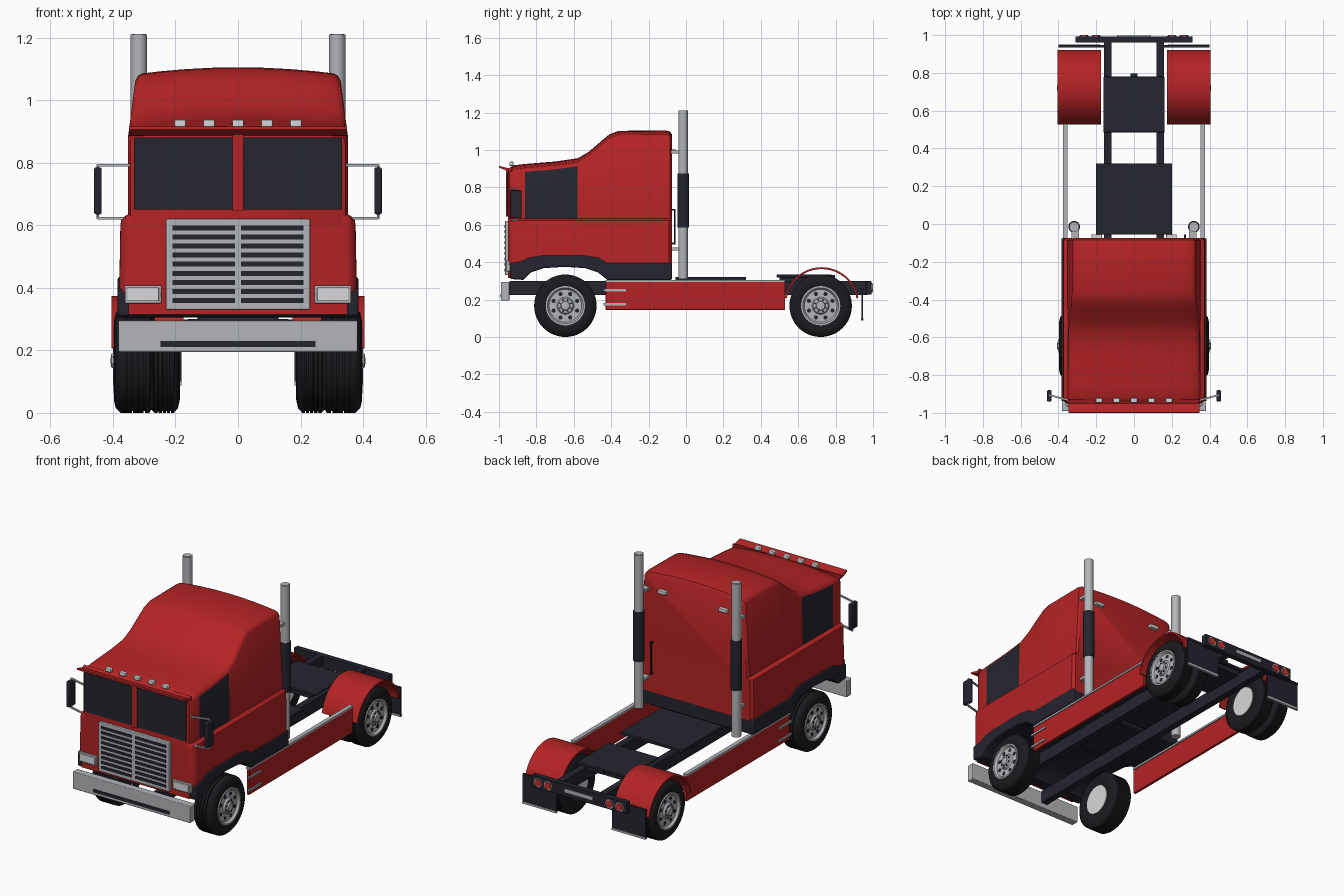
import bpy, bmesh, math

cube = bpy.data.objects.get("Cube")
if cube:
    bpy.data.objects.remove(cube, do_unlink=True)


def material(name, r, g, b, rough=0.5):
    m = bpy.data.materials.new(name)
    m.use_nodes = True
    m.diffuse_color = (r, g, b, 1)
    bsdf = m.node_tree.nodes["Principled BSDF"]
    bsdf.inputs["Base Color"].default_value = (r, g, b, 1)
    bsdf.inputs["Roughness"].default_value = rough
    return m


RED = material("body red", 0.46, 0.017, 0.018)
DARK = material("dark trim", 0.017, 0.018, 0.028)
TYRE = material("tyre black", 0.011, 0.011, 0.014)
CHROME = material("chrome grey", 0.45, 0.46, 0.48)
LENS = material("lamp white", 0.68, 0.69, 0.70)
TAIL = material("tail lamp red", 0.6, 0.03, 0.03)


def loft(name, rings, mats, mirror=False, bevel=0, smooth=True, rule=None):
    """Skin a list of equal-length rings, cap both ends, optionally mirror across x."""
    bm = bmesh.new()
    loops = [[bm.verts.new(p) for p in ring] for ring in rings]
    n = len(loops[0])
    for a, b in zip(loops, loops[1:]):
        for i in range(n):
            j = (i + 1) % n
            bm.faces.new((a[i], a[j], b[j], b[i]))
    bm.faces.new(loops[0])
    bm.faces.new(loops[-1])
    bmesh.ops.recalc_face_normals(bm, faces=bm.faces)
    if rule:
        for f in bm.faces:
            f.material_index = rule(f)
    me = bpy.data.meshes.new(name)
    bm.to_mesh(me)
    bm.free()
    ob = bpy.data.objects.new(name, me)
    bpy.context.collection.objects.link(ob)
    for m in mats if isinstance(mats, list) else [mats]:
        me.materials.append(m)
    if bevel:
        mod = ob.modifiers.new("bevel", "BEVEL")
        mod.width, mod.segments, mod.limit_method = bevel, 3, "ANGLE"
        mod.angle_limit = math.radians(50)
    if mirror:
        ob.modifiers.new("mirror", "MIRROR")
    if smooth:
        bpy.ops.object.select_all(action="DESELECT")
        ob.select_set(True)
        bpy.context.view_layer.objects.active = ob
        bpy.ops.object.shade_smooth_by_angle(angle=math.radians(35))
    return ob


def box(name, x, y, z, mat, mirror=False, bevel=0):
    rings = [[(a, y[0], z[0]), (a, y[1], z[0]), (a, y[1], z[1]), (a, y[0], z[1])] for a in x]
    return loft(name, rings, mat, mirror, bevel, smooth=bevel > 0)


def side_prism(name, pts, x, mat, mirror=False, bevel=0):
    return loft(name, [[(a, y, z) for y, z in pts] for a in x], mat, mirror, bevel)


def lathe(name, profile, centre, axis, mat, mirror=False, sides=40):
    """Revolve (radius, offset) pairs round the given axis through the centre."""
    rings = []
    for r, d in profile:
        ring = []
        for k in range(sides):
            t = math.tau * k / sides
            p = [r * math.cos(t), r * math.sin(t)]
            p.insert(axis, d)
            ring.append([c + q for c, q in zip(centre, p)])
        rings.append(ring)
    return loft(name, rings, mat, mirror)


def rod(name, centre, axis, r, a, b, mat, mirror=False, sides=20):
    return lathe(name, [(r, a), (r, b)], centre, axis, mat, mirror, sides)


# Upper cab: sections along y as (y, roof height, side inset)
stations = [(-0.952, 0.89, 0.02), (-0.944, 0.905, 0.008), (-0.92, 0.918, 0), (-0.86, 0.925, 0),
            (-0.70, 0.938, 0), (-0.58, 0.955, 0), (-0.52, 0.99, 0), (-0.45, 1.05, 0),
            (-0.41, 1.083, 0), (-0.36, 1.102, 0), (-0.11, 1.105, 0), (-0.085, 1.098, 0),
            (-0.075, 1.082, 0.01)]


def cab_section(y, top, inset):
    def w(z):
        return 0.352 - inset - 0.13 * max(0, z - 0.88)
    edge = top - 0.022
    half = [(w(0.6), 0.6), (w(0.63), 0.63), (w(edge - 0.02), edge - 0.02),
            (w(edge) - 0.006, edge - 0.005)]
    for f in (0.94, 0.75, 0.5, 0.25):
        half.append((f * w(edge), edge + 0.022 * (1 - f * f)))
    pts = half + [(0, top)] + [(-x, z) for x, z in reversed(half)]
    return [(x, y, z) for x, z in pts]


def side_glass(f):
    c = f.calc_center_median()
    return int(-0.86 < c.y < -0.58 and abs(f.normal.x) > 0.9 and c.z > 0.63)


loft("upper_cab", [cab_section(*s) for s in stations], [RED, DARK], rule=side_glass)

# Lower cab with rounded front corners
half = [(0.365, -0.075), (0.38, -0.09)]
for k in range(7):
    t = math.radians(15 * k)
    half.append((0.34 + 0.04 * math.cos(t), -0.912 - 0.04 * math.sin(t)))
plan = half + [(-x, y) for x, y in reversed(half)]
loft("lower_cab", [[(x * s, y, z) for x, y in plan]
                   for z, s in ((0.385, 1), (0.6, 0.99), (0.622, 0.98), (0.634, 0.93))], RED)
box("front_panel", (-0.35, 0.35), (-0.952, -0.92), (0.315, 0.45), RED)

# Dark sill with the wheel arch
sill = [(-0.94, 0.31), (-0.87, 0.305), (-0.83, 0.345), (-0.76, 0.368), (-0.65, 0.375),
        (-0.54, 0.368), (-0.47, 0.345), (-0.42, 0.305), (-0.075, 0.305), (-0.075, 0.395),
        (-0.42, 0.395), (-0.47, 0.425), (-0.54, 0.435), (-0.77, 0.435), (-0.84, 0.425),
        (-0.88, 0.405), (-0.94, 0.395)]
side_prism("cab_sill", sill, (-0.385, 0.385), DARK, bevel=0.008)

# Windscreen, visor and roof lamps
box("windscreen", (0.018, 0.332), (-0.957, -0.949), (0.65, 0.88), DARK, True)
box("windscreen_pillar", (-0.017, 0.017), (-0.963, -0.945), (0.645, 0.89), RED)
side_prism("sun_visor", [(-0.93, 0.885), (-0.955, 0.887), (-1.0, 0.906), (-0.998, 0.915),
                         (-0.95, 0.902), (-0.93, 0.91)], (-0.348, 0.348), RED)
for i in range(-2, 3):
    x = i * 0.0925
    box("roof_lamp", (x - 0.018, x + 0.018), (-0.945, -0.922), (0.915, 0.937), LENS, bevel=0.004)

# Grille
box("grille_frame", (-0.23, 0.23), (-0.968, -0.94), (0.33, 0.62), CHROME, bevel=0.004)
for i in range(9):
    z = 0.351 + i * 0.0291
    box("grille_slot", (0.01, 0.21), (-0.971, -0.966), (z, z + 0.016), DARK, True)

# Headlamps and bumper
box("headlamp_frame", (0.245, 0.362), (-0.962, -0.93), (0.35, 0.408), CHROME, True, 0.004)
box("headlamp", (0.253, 0.354), (-0.968, -0.95), (0.357, 0.401), LENS, True, 0.003)
box("bumper", (-0.382, 0.382), (-0.99, -0.945), (0.195, 0.295), CHROME, bevel=0.004)
box("bumper_slot", (-0.248, 0.248), (-0.993, -0.988), (0.211, 0.23), DARK)

# Mirrors
box("mirror", (0.436, 0.46), (-0.94, -0.88), (0.635, 0.785), DARK, True, 0.006)
for z in (0.622, 0.792):
    a, b = (0.34, -0.935), (0.45, -0.905)
    loft("mirror_arm", [[(x, y - 0.005, z - 0.004), (x, y + 0.005, z - 0.004),
                         (x, y + 0.005, z + 0.004), (x, y - 0.005, z + 0.004)]
                        for x, y in (a, b)], CHROME, True, smooth=False)
rod("mirror_post", (0.448, -0.905, 0), 2, 0.004, 0.62, 0.795, CHROME, True, 8)

# Exhaust stacks
stack = (0.317, -0.015, 0)
rod("exhaust_stack", stack, 2, 0.026, 0.31, 1.21, CHROME, True, 28)
rod("exhaust_opening", stack, 2, 0.022, 1.208, 1.212, CHROME, True, 28)
rod("exhaust_muffler", stack, 2, 0.031, 0.585, 0.875, DARK, True, 28)
for z in (0.47, 0.99):
    box("exhaust_bracket", (0.29, 0.33), (-0.08, -0.03), (z - 0.008, z + 0.008), CHROME, True)

# Rear wall fittings
box("work_lamp", (0.17, 0.225), (-0.08, -0.055), (0.985, 1.005), LENS, True, 0.003)
rod("grab_handle", (0.27, -0.06, 0), 2, 0.005, 0.5, 0.68, DARK, sides=8)
for z in (0.5, 0.68):
    box("grab_handle_foot", (0.265, 0.275), (-0.08, -0.056), (z - 0.005, z + 0.005), DARK)

# Chassis, deck plates and coupling
box("chassis_rail", (0.12, 0.16), (-0.945, 0.97), (0.225, 0.3), DARK, True)
box("deck_plate", (-0.2, 0.2), (-0.055, 0.32), (0.305, 0.32), DARK)
box("coupling_base", (-0.13, 0.13), (0.5, 0.76), (0.29, 0.32), DARK)
box("coupling_plate", (-0.162, 0.162), (0.485, 0.78), (0.318, 0.333), DARK, bevel=0.004)
box("coupling_pin", (-0.018, 0.018), (0.775, 0.797), (0.31, 0.33), DARK)

# Rear crossbar and tail lamps
box("rear_crossbar", (-0.31, 0.31), (0.96, 0.993), (0.228, 0.298), DARK, bevel=0.003)
box("rear_plate", (-0.09, 0.09), (0.99, 0.997), (0.255, 0.275), CHROME)
for x in (0.2, 0.265):
    rod("tail_lamp_ring", (x, 0.99, 0.263), 1, 0.026, 0, 0.006, CHROME, True)
    rod("tail_lamp", (x, 0.99, 0.263), 1, 0.021, 0, 0.01, TAIL, True)

# Side skirts
box("side_skirt", (0.357, 0.374), (-0.43, 0.53), (0.145, 0.294), RED, True, 0.003)
box("skirt_step", (0.353, 0.377), (-0.43, 0.53), (0.294, 0.305), CHROME, True)
for z in (0.175, 0.25):
    box("skirt_strip", (0.37, 0.38), (-0.44, -0.32), (z - 0.006, z + 0.006), CHROME, True)

# Rear fenders and mud flaps
arc = [(r, math.radians(t)) for r, ts in ((0.2, range(10, 171, 8)), (0.19, range(170, 9, -8)))
       for t in ts]
side_prism("rear_fender", [(0.725 + r * math.cos(t), 0.173 + r * math.sin(t)) for r, t in arc],
           (0.175, 0.405), RED, True)
box("mud_flap", (0.18, 0.4), (0.937, 0.945), (0.09, 0.255), DARK, True)
box("mud_flap_hanger", (0.14, 0.4), (0.934, 0.948), (0.25, 0.262), DARK, True)
box("mud_flap_trim", (0.18, 0.4), (0.935, 0.949), (0.088, 0.1), CHROME, True)


def tyre(name, y, a, b):
    n = 5
    step = (b - a - 0.036) / n
    prof = [(0.1, a + 0.008), (0.125, a), (0.152, a + 0.006), (0.163, a + 0.017)]
    for i in range(n):
        x = a + 0.018 + i * step
        prof += [(0.167, x), (0.167, x + step * 0.75)]
        if i < n - 1:
            prof += [(0.161, x + step * 0.78), (0.161, x + step * 0.97)]
    prof += [(0.163, b - 0.017), (0.152, b - 0.006), (0.125, b), (0.104, b - 0.006),
             (0.1, b - 0.03)]
    lathe(name, prof, (0, y, 0.167), 0, TYRE, True, 48)


def rim(y, x, inner):
    c = (x, y, 0.167)
    lathe("wheel_rim", [(0.101, -0.028), (0.105, -0.006), (0.105, 0.001), (0.096, 0.001),
                        (0.087, -0.012), (0.046, -0.012), (0.04, -0.002), (0.026, 0),
                        (0.022, 0.008), (0.01, 0.01)], c, 0, CHROME, True, 48)
    rod("wheel_inner_disc", (inner, y, 0.167), 0, 0.085, -0.001, 0.012, LENS, True, 40)
    for k in range(8):
        t = math.tau * (k + 0.5) / 8
        u, v = math.cos(t), math.sin(t)
        rod("rim_hole", (x, y + 0.068 * u, 0.167 + 0.068 * v), 0, 0.011, -0.014, -0.01, DARK, True, 12)
        rod("wheel_nut", (x, y + 0.033 * u, 0.167 + 0.033 * v), 0, 0.005, -0.004, 0.003, DARK, True, 6)


# Wheels: single at the front, twin at the rear
tyre("front_tyre", -0.645, 0.265, 0.397)
rim(-0.645, 0.397, 0.27)
tyre("rear_tyre_outer", 0.72, 0.295, 0.397)
tyre("rear_tyre_inner", 0.72, 0.186, 0.288)
rim(0.72, 0.397, 0.19)
